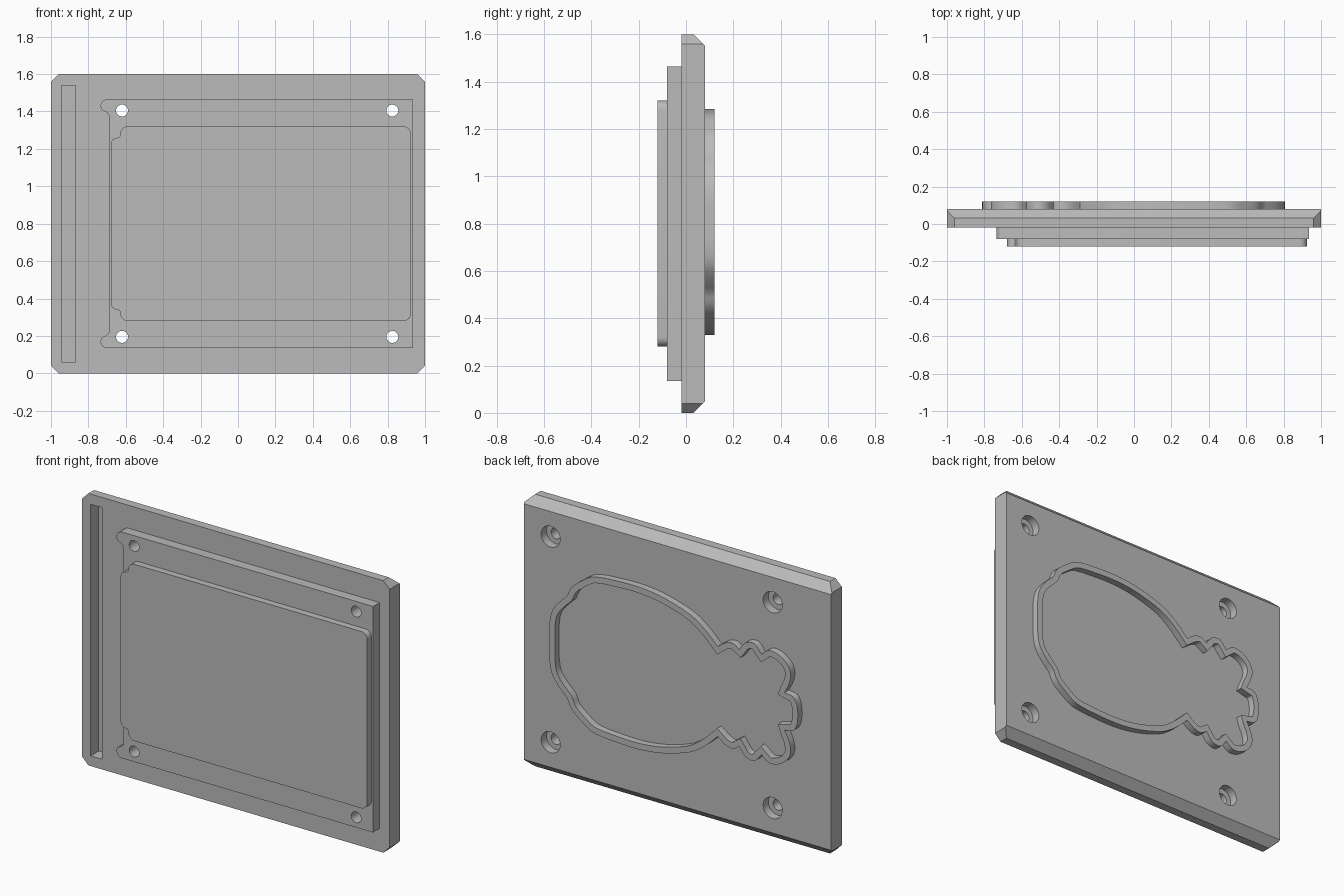
import bpy, bmesh, math
from mathutils import Vector
from mathutils.geometry import interpolate_bezier

cube = bpy.data.objects.get("Cube")
if cube:
    bpy.data.objects.remove(cube)

grey = bpy.data.materials.new("plain_grey")
grey.use_nodes = True
grey.diffuse_color = (0.5, 0.5, 0.5, 1)
grey.node_tree.nodes["Principled BSDF"].inputs["Base Color"].default_value = (0.5, 0.5, 0.5, 1)

MID = 0.8


def add_object(name, bm):
    bmesh.ops.recalc_face_normals(bm, faces=bm.faces[:])
    mesh = bpy.data.meshes.new(name)
    bm.to_mesh(mesh)
    bm.free()
    obj = bpy.data.objects.new(name, mesh)
    bpy.context.collection.objects.link(obj)
    mesh.materials.append(grey)
    return obj


def prism(points, y0, y1):
    """Closed x-z outline extruded from y0 to y1."""
    bm = bmesh.new()
    face = bm.faces.new([bm.verts.new((x, y0, z)) for x, z in points])
    ext = bmesh.ops.extrude_face_region(bm, geom=[face])
    moved = [v for v in ext["geom"] if isinstance(v, bmesh.types.BMVert)]
    bmesh.ops.translate(bm, verts=moved, vec=(0, y1 - y0, 0))
    return bm


def mirrored(half, mid=MID):
    """Outline from (x, height above the middle line) points and their mirror."""
    low = [(x, -h) for x, h in reversed(half) if h > 1e-4]
    return [(x, mid + h) for x, h in half + low]


def arc(cx, cz, r, start, end, n=6):
    angles = [math.radians(start + (end - start) * i / n) for i in range(n + 1)]
    return [(cx + r * math.cos(a), cz + r * math.sin(a)) for a in angles]


def circle(cx, cz, r):
    return arc(cx, cz, r, 0, 360, 32)[:-1]


def cut(obj, name, points, y0, y1):
    cutter = add_object(name, prism(points, y0, y1))
    mod = obj.modifiers.new(name, "BOOLEAN")
    mod.operation = "DIFFERENCE"
    mod.solver = "EXACT"
    mod.object = cutter
    bpy.context.view_layer.objects.active = obj
    bpy.ops.object.modifier_apply(modifier=name)
    bpy.data.objects.remove(cutter)


def smooth(obj, degrees):
    bpy.ops.object.select_all(action="DESELECT")
    obj.select_set(True)
    bpy.context.view_layer.objects.active = obj
    bpy.ops.object.shade_smooth_by_angle(angle=math.radians(degrees))


# Base plate with clipped corners and bevelled back edges at top and bottom
bm = prism(mirrored([(1, 0.76), (0.96, 0.8), (-0.96, 0.8), (-1, 0.76)]), -0.02, 0.08)
for side in (1, -1):
    res = bmesh.ops.bisect_plane(bm, geom=bm.verts[:] + bm.edges[:] + bm.faces[:],
                                 plane_co=(0, 0.032, MID + side * 0.8),
                                 plane_no=(0, 1, side), clear_outer=True)
    rim = [e for e in res["geom_cut"] if isinstance(e, bmesh.types.BMEdge)]
    bmesh.ops.holes_fill(bm, edges=rim, sides=0)
base = add_object("base_plate", bm)

# Raised step with a small tab at each left corner
step_half = [(0.935, 0.665)] + arc(-0.7, 0.63, 0.035, 90, 220) + [(-0.7, 0.595), (-0.69, 0.58)]
step = add_object("raised_step", prism(mirrored(step_half), -0.08, -0.02))

# Upper pad with rounded corners and stepped left corners
pad_half = (arc(0.885, 0.48, 0.04, 0, 90) + arc(-0.59, 0.48, 0.04, 90, 180)
            + [(-0.63, 0.475)] + arc(-0.645, 0.475, 0.015, 0, -90, 3)
            + arc(-0.645, 0.425, 0.035, 90, 180))
pad = add_object("upper_pad", prism(mirrored(pad_half), -0.12, -0.08))

# Screw holes, their wide seats at the back, and the long slot
for x in (-0.62, 0.825):
    for z in (0.195, 1.405):
        cut(base, "hole_cutter", circle(x, z, 0.032), -0.2, 0.2)
        cut(step, "hole_cutter", circle(x, z, 0.032), -0.2, 0.2)
        cut(base, "seat_cutter", circle(x, z, 0.062), 0.03, 0.2)
cut(base, "slot_cutter", [(-0.945, 0.06), (-0.87, 0.06), (-0.87, 1.54), (-0.945, 1.54)], -0.1, 0.055)

# Fruit-shaped rim: each list is one smooth lobe, with a crease between lobes
lobes = [
    [(0.805, 0), (0.805, 0.1), (0.79, 0.18), (0.75, 0.24), (0.69, 0.30)],
    [(0.69, 0.30), (0.66, 0.36), (0.6, 0.41), (0.53, 0.455), (0.45, 0.47)],
    [(0.45, 0.47), (0.3, 0.478), (0.18, 0.475), (0.05, 0.455), (-0.11, 0.405),
     (-0.21, 0.34), (-0.29, 0.265)],
    [(-0.29, 0.265), (-0.34, 0.30), (-0.39, 0.31), (-0.43, 0.285)],
    [(-0.43, 0.285), (-0.47, 0.335), (-0.53, 0.345), (-0.575, 0.295)],
    [(-0.575, 0.295), (-0.62, 0.33), (-0.68, 0.325), (-0.74, 0.285), (-0.765, 0.23),
     (-0.755, 0.17), (-0.725, 0.11)],
    [(-0.725, 0.11), (-0.78, 0.1), (-0.805, 0.06), (-0.813, 0)],
]


def spline(pts, n=3):
    """Smooth run through the points, without the last one."""
    p = [Vector(q) for q in pts]
    ext = [p[0] * 2 - p[1]] + p + [p[-1] * 2 - p[-2]]
    out = []
    for a, b, c, d in zip(ext, ext[1:], ext[2:], ext[3:]):
        run = interpolate_bezier(b, b + (c - a) / 6, c - (d - b) / 6, c, n + 1)
        out += [(q[0], q[1]) for q in run[:-1]]
    return out


half = [q for lobe in lobes for q in spline(lobe)] + [lobes[-1][-1]]
outer = [Vector(q) for q in mirrored(half, 0.807)]
count = len(outer)
inner = []
for i, p in enumerate(outer):
    before = (p - outer[i - 1]).normalized()
    after = (outer[(i + 1) % count] - p).normalized()
    n1, n2 = Vector((-before.y, before.x)), Vector((-after.y, after.x))
    mid = (n1 + n2).normalized()
    inner.append(p + mid * 0.036 / max(mid.dot(n1), 0.75))

bm = bmesh.new()
loops = [[bm.verts.new((p.x, y, p.y)) for p in ring]
         for ring, y in ((outer, 0.08), (outer, 0.12), (inner, 0.12), (inner, 0.08))]
for a, b in zip(loops, loops[1:] + loops[:1]):
    for i in range(count):
        j = (i + 1) % count
        bm.faces.new((a[i], a[j], b[j], b[i]))
rim = add_object("fruit_rim", bm)

for obj in (base, step, pad, rim):
    smooth(obj, 30)
